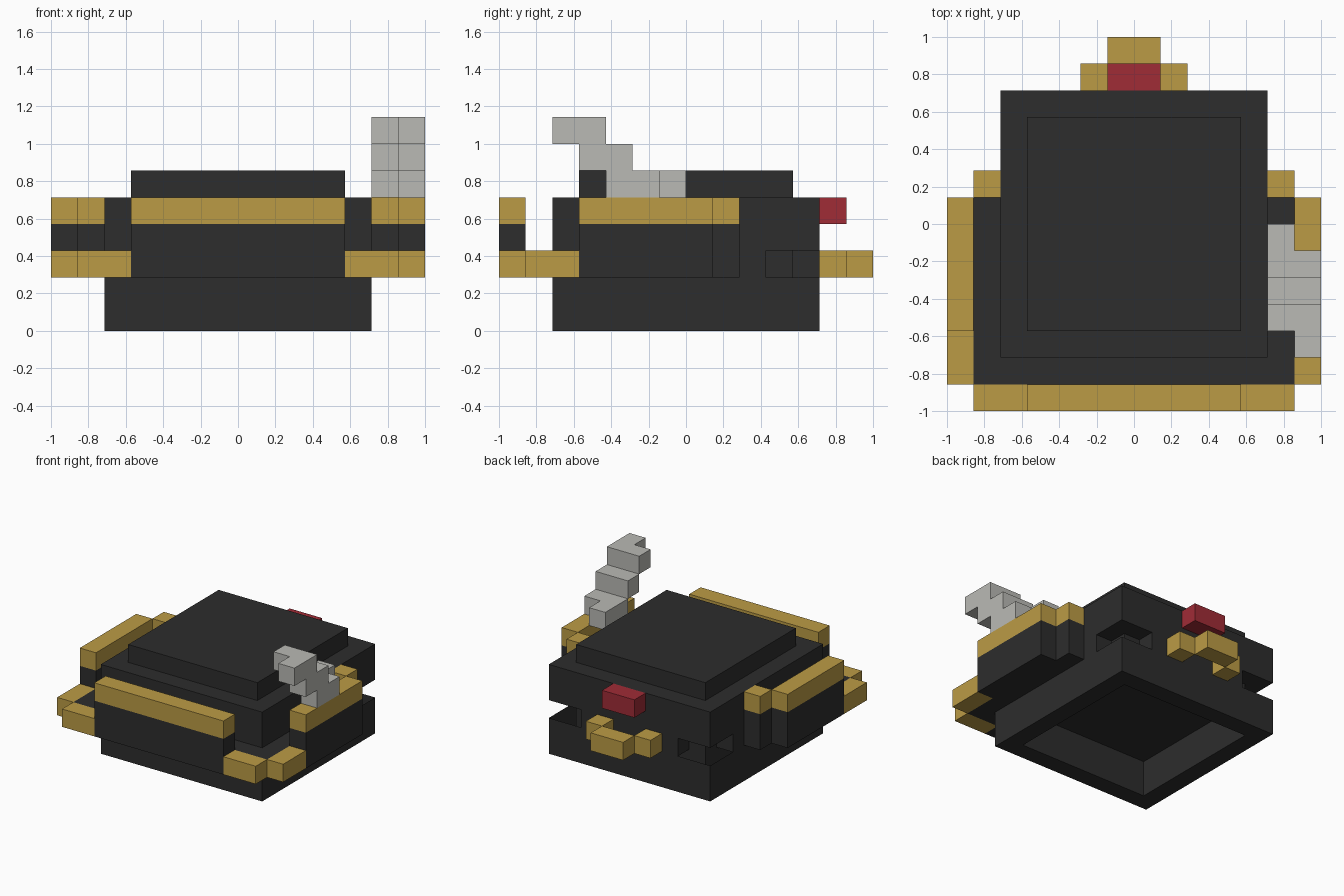
import bpy, bmesh

if "Cube" in bpy.data.objects:
    bpy.data.objects.remove(bpy.data.objects["Cube"], do_unlink=True)

U = 1 / 7  # one block


def material(name, rgb):
    m = bpy.data.materials.new(name)
    m.use_nodes = True
    m.diffuse_color = (*rgb, 1)
    bsdf = next(n for n in m.node_tree.nodes if n.type == 'BSDF_PRINCIPLED')
    bsdf.inputs["Base Color"].default_value = (*rgb, 1)
    return m


DARK = material("charcoal", (0.026, 0.026, 0.026))
GOLD = material("gold", (0.50, 0.33, 0.06))
GREY = material("pale grey", (0.49, 0.49, 0.46))
RED = material("red", (0.35, 0.025, 0.037))


def finish(name, bm, mat):
    bmesh.ops.recalc_face_normals(bm, faces=bm.faces)
    bmesh.ops.scale(bm, vec=(U, U, U), verts=bm.verts)
    me = bpy.data.meshes.new(name)
    bm.to_mesh(me)
    bm.free()
    me.materials.append(mat)
    ob = bpy.data.objects.new(name, me)
    bpy.context.collection.objects.link(ob)
    return ob


def extruded(outline, z0, z1):
    """Upright prism over an outline, measured in blocks."""
    bm = bmesh.new()
    face = bm.faces.new([bm.verts.new((x, y, z0)) for x, y in outline])
    top = bmesh.ops.extrude_face_region(bm, geom=[face], use_keep_orig=True)
    verts = [g for g in top["geom"] if isinstance(g, bmesh.types.BMVert)]
    bmesh.ops.translate(bm, vec=(0, 0, z1 - z0), verts=verts)
    return bm


def prism(name, outline, z0, z1, mat):
    return finish(name, extruded(outline, z0, z1), mat)


def rect(x0, x1, y0, y1):
    return [(x0, y0), (x1, y0), (x1, y1), (x0, y1)]


def box(name, x0, x1, y0, y1, z0, z1, mat):
    return prism(name, rect(x0, x1, y0, y1), z0, z1, mat)


# Hollow base, open underneath
bm = extruded(rect(-5, 5, -5, 5), 0, 2)
bm.normal_update()
bm.faces.ensure_lookup_table()
bmesh.ops.recalc_face_normals(bm, faces=bm.faces)
bottom = min(bm.faces, key=lambda f: f.calc_center_median().z)
bmesh.ops.inset_region(bm, faces=[bottom], thickness=1, use_even_offset=True)
hollow = bmesh.ops.extrude_face_region(bm, geom=[bottom])
bmesh.ops.translate(bm, vec=(0, 0, 2), verts=[
    g for g in hollow["geom"] if isinstance(g, bmesh.types.BMVert)])
if bottom.is_valid:
    bmesh.ops.delete(bm, geom=[bottom], context='FACES_ONLY')
# The waist closes the base, so its flat upper faces are not needed
bmesh.ops.delete(bm, geom=[f for f in bm.faces
                           if all(v.co.z > 1.99 for v in f.verts)], context='FACES_ONLY')
finish("base", bm, DARK)

# Waist with stepped notches at the back corners, then the upper body and lid
prism("waist", [(-5, -5), (5, -5), (5, 3), (4, 3), (4, 4), (3, 4), (3, 5),
                (-3, 5), (-3, 4), (-4, 4), (-4, 3), (-5, 3)], 2, 3, DARK)
box("upper_body", -5, 5, -5, 5, 3, 5, DARK)
box("lid", -4, 4, -4, 4, 5, 6, DARK)

# Ledge around the front and sides
prism("ledge", [(-6, 1), (-6, -6), (6, -6), (6, 1), (5, 1), (5, -5),
                (-5, -5), (-5, 1)], 2, 3, DARK)

# Front wall with gold rim
box("front_wall", -4, 4, -7, -6, 2, 4, DARK)
box("front_rim", -4, 4, -7, -6, 4, 5, GOLD)

# Side walls, end posts and corner trim, on both sides
for side, s in (("left", 1), ("right", -1)):
    def span(a, b):
        return (a, b) if s > 0 else (-b, -a)
    for part, xs, y0, y1 in (("wall", (6, 7), -4, 1), ("post", (5, 6), 1, 2)):
        box(f"{side}_side_{part}", *span(*xs), y0, y1, 2, 4, DARK)
        box(f"{side}_side_{part}_rim", *span(*xs), y0, y1, 4, 5, GOLD)
    box(f"{side}_corner_front_trim", *span(4, 6), -7, -6, 2, 3, GOLD)
    box(f"{side}_corner_side_trim", *span(6, 7), -6, -4, 2, 3, GOLD)
    box(f"{side}_back_ring_arm", *span(1, 2), 5, 6, 2, 3, GOLD)

# Back ring and red button
box("back_ring_bar", -1, 1, 6, 7, 2, 3, GOLD)
box("back_button", -1, 1, 5, 6, 4, 5, RED)

# Stepped smoke plume: outer and inner column extents per level
for i, (outer, inner) in enumerate((((-3, -1), (-2, 0)),
                                    ((-4, -2), (-3, -2)),
                                    ((-5, -3), (-4, -3)))):
    box(f"smoke_outer_{i + 1}", 6, 7, *outer, 5 + i, 6 + i, GREY)
    box(f"smoke_inner_{i + 1}", 5, 6, *inner, 5 + i, 6 + i, GREY)
